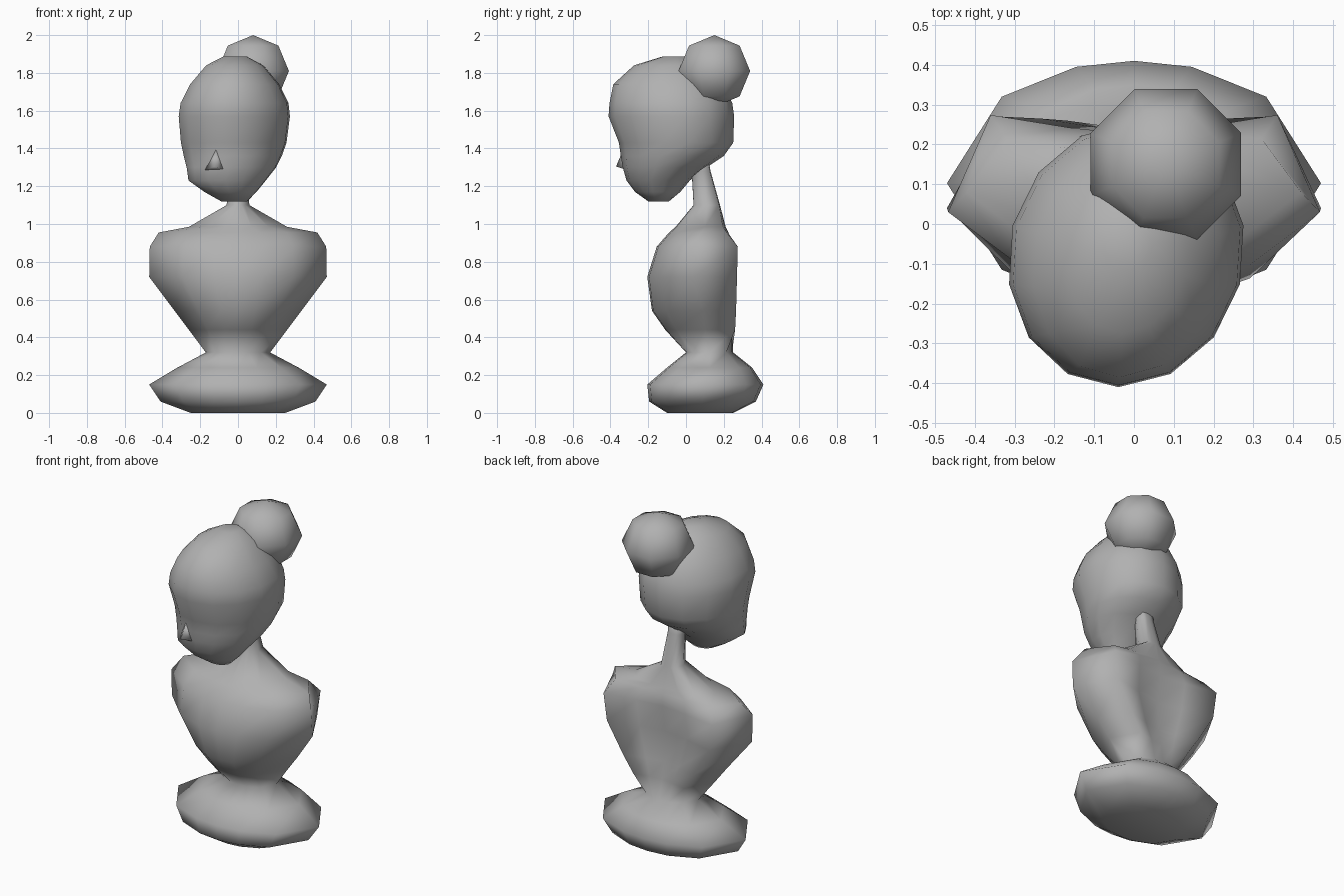
import bpy, bmesh, math

if "Cube" in bpy.data.objects:
    bpy.data.objects.remove(bpy.data.objects["Cube"])

stone = bpy.data.materials.new("grey")
stone.diffuse_color = (.44, .44, .44, 1)
stone.use_nodes = True
stone.node_tree.nodes["Principled BSDF"].inputs["Base Color"].default_value = stone.diffuse_color


def finish(name, bm):
    bmesh.ops.recalc_face_normals(bm, faces=bm.faces)
    for f in bm.faces:
        f.smooth = True
    me = bpy.data.meshes.new(name)
    bm.to_mesh(me)
    bm.free()
    me.materials.append(stone)
    ob = bpy.data.objects.new(name, me)
    bpy.context.collection.objects.link(ob)
    return ob


def loft(name, rings):
    """Skin a stack of equal-length point rings, capped at both ends."""
    bm = bmesh.new()
    rows = [[bm.verts.new(p) for p in r] for r in rings]
    n = len(rows[0])
    for a, b in zip(rows, rows[1:]):
        for i in range(n):
            j = (i + 1) % n
            bm.faces.new((a[i], a[j], b[j], b[i]))
    bm.faces.new(rows[0][::-1])
    bm.faces.new(rows[-1])
    return finish(name, bm)


def oval(z, x0, x1, y0, y1, angles, shear=0.0):
    """Elliptical ring inside the given extents, optionally skewed."""
    cx, cy, rx, ry = (x0 + x1) / 2, (y0 + y1) / 2, (x1 - x0) / 2, (y1 - y0) / 2
    pts = []
    for a in map(math.radians, angles):
        s = ry * math.sin(a)
        pts.append((cx + rx * math.cos(a) + shear * s, cy + s, z))
    return pts


def body_ring(z, front, w, side, xb, yb, spine):
    """Mirrored torso section: chest, side, shoulder blade, spine."""
    half = [(w * 0.27, front + 0.02 * w), (w * 0.62, front * 0.72 + side * 0.28),
            (w, side), (xb, yb), (xb * 0.45, yb * 0.35 + spine * 0.65)]
    right = [(x, y, z) for x, y in half]
    left = [(-x, y, z) for x, y in reversed(half)]
    return [(0, front, z)] + right + [(0, spine, z)] + left


# base, torso and neck as one flowing surface
base_angles = [-90, -72, -45, 0, 45, 72, 90, 108, 135, 180, 225, 252]
base = [oval(z, -w, w, a, b, base_angles) for z, w, a, b in [
    (0, .25, -.10, .25), (.06, .41, -.195, .37), (.15, .47, -.205, .41),
    (.24, .32, -.10, .35), (.32, .17, 0, .25)]]
torso = [body_ring(*r) for r in [
    (.44, -.11, .26, .10, .17, .26, .23),
    (.54, -.18, .335, .09, .235, .265, .21),
    (.72, -.205, .47, .04, .34, .27, .20),
    (.88, -.155, .467, .03, .36, .274, .225),
    (.955, -.09, .42, .08, .32, .215, .225),
    (.985, -.055, .26, .10, .20, .195, .21),
    (1.10, .04, .06, .11, .045, .175, .18),
    (1.28, .03, .05, .08, .035, .125, .13),
    (1.40, -.03, .06, .04, .04, .10, .11)]]
loft("bust", base + torso)

# head
head_angles = [(i + .5) * 360 / 14 for i in range(14)]
loft("head", [oval(*r, head_angles, 0.06) for r in [
    (1.12, -.09, .05, -.20, -.09), (1.17, -.18, .10, -.27, -.03),
    (1.23, -.265, .15, -.315, .02), (1.30, -.275, .205, -.335, .11),
    (1.36, -.29, .235, -.345, .20),
    (1.43, -.305, .26, -.355, .25), (1.57, -.317, .278, -.41, .255),
    (1.64, -.307, .27, -.405, .245), (1.74, -.255, .22, -.385, .20),
    (1.84, -.17, .135, -.275, .10), (1.888, -.075, .045, -.12, 0)]])

# nose
bm = bmesh.new()
tip, bridge, l, r, back = [bm.verts.new(p) for p in [
    (-.125, -.37, 1.305), (-.115, -.325, 1.41), (-.175, -.30, 1.285),
    (-.06, -.31, 1.285), (-.11, -.24, 1.31)]]
for f in [(tip, bridge, l), (tip, r, bridge), (tip, l, r),
          (bridge, back, l), (bridge, r, back), (l, back, r)]:
    bm.faces.new(f)
finish("nose", bm)

# hair bun
bm = bmesh.new()
bmesh.ops.create_uvsphere(bm, u_segments=8, v_segments=4, radius=1)
bun = finish("hair_bun", bm)
bun.location = (.08, .15, 1.81)
bun.scale = (.205, .205, .19)
bun.rotation_euler.z = math.radians(22.5)
